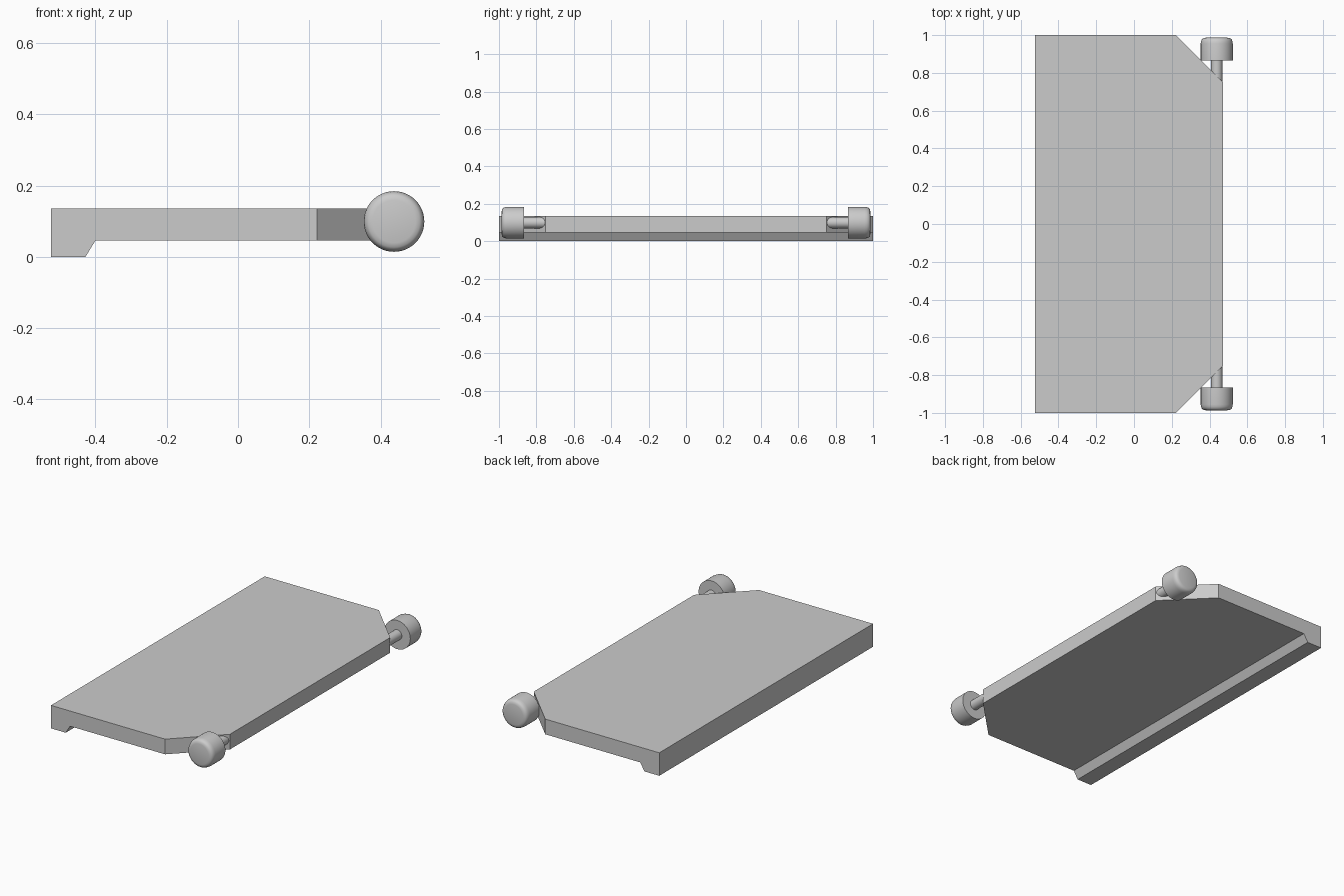
import bpy, bmesh, math
from mathutils import Matrix, Vector

if "Cube" in bpy.data.objects:
    bpy.data.objects.remove(bpy.data.objects["Cube"])


def finish(bm, name):
    bmesh.ops.recalc_face_normals(bm, faces=bm.faces)
    mesh = bpy.data.meshes.new(name)
    bm.to_mesh(mesh)
    bm.free()
    obj = bpy.data.objects.new(name, mesh)
    bpy.context.collection.objects.link(obj)
    return obj


# Plate: side profile with a lip at the left edge, extruded along y
profile = [(-0.525, 0), (-0.428, 0), (-0.40, 0.046), (0.472, 0.046),
           (0.472, 0.136), (-0.525, 0.136)]
bm = bmesh.new()
face = bm.faces.new([bm.verts.new((x, -1, z)) for x, z in profile])
ext = bmesh.ops.extrude_face_region(bm, geom=[face])
bmesh.ops.translate(bm, vec=(0, 2, 0),
                    verts=[v for v in ext["geom"] if isinstance(v, bmesh.types.BMVert)])

# Cut the two right corners at 45 degrees
for side in (-1, 1):
    cut = bmesh.ops.bisect_plane(
        bm, geom=bm.verts[:] + bm.edges[:] + bm.faces[:],
        plane_co=(0.222, side, 0.1), plane_no=Vector((1, side, 0)).normalized(),
        clear_outer=True)
    edges = [e for e in cut["geom_cut"] if isinstance(e, bmesh.types.BMEdge)]
    bmesh.ops.contextual_create(bm, geom=edges)
finish(bm, "plate")


# Round parts turned around an axis along y: (radius, y) profiles
def turned(name, points, side, segments=48):
    bm = bmesh.new()
    verts = [bm.verts.new((r, y, 0)) for r, y in points]
    edges = [bm.edges.new(pair) for pair in zip(verts, verts[1:])]
    bmesh.ops.spin(bm, geom=verts + edges, axis=(0, 1, 0), cent=(0, 0, 0),
                   steps=segments, angle=math.tau)
    bmesh.ops.remove_doubles(bm, verts=bm.verts, dist=1e-5)
    bmesh.ops.transform(bm, verts=bm.verts,
                        matrix=Matrix.Translation((0.438, 0, 0.099))
                        @ Matrix.Diagonal((1, side, 1, 1)))
    obj = finish(bm, name)
    bpy.ops.object.select_all(action="DESELECT")
    obj.select_set(True)
    bpy.context.view_layer.objects.active = obj
    bpy.ops.object.shade_smooth_by_angle(angle=math.radians(30))


knob = [(0, 0.865), (0.085, 0.865), (0.085, 0.955), (0.083, 0.967),
        (0.079, 0.977), (0.072, 0.983), (0.06, 0.986), (0, 0.987)]
shaft = [(0, 0.74), (0.03, 0.74), (0.03, 0.87), (0, 0.87)]

# Knob and shaft at each end
for label, side in (("front", -1), ("back", 1)):
    turned(label + "_knob", knob, side)
    turned(label + "_shaft", shaft, side, 32)
